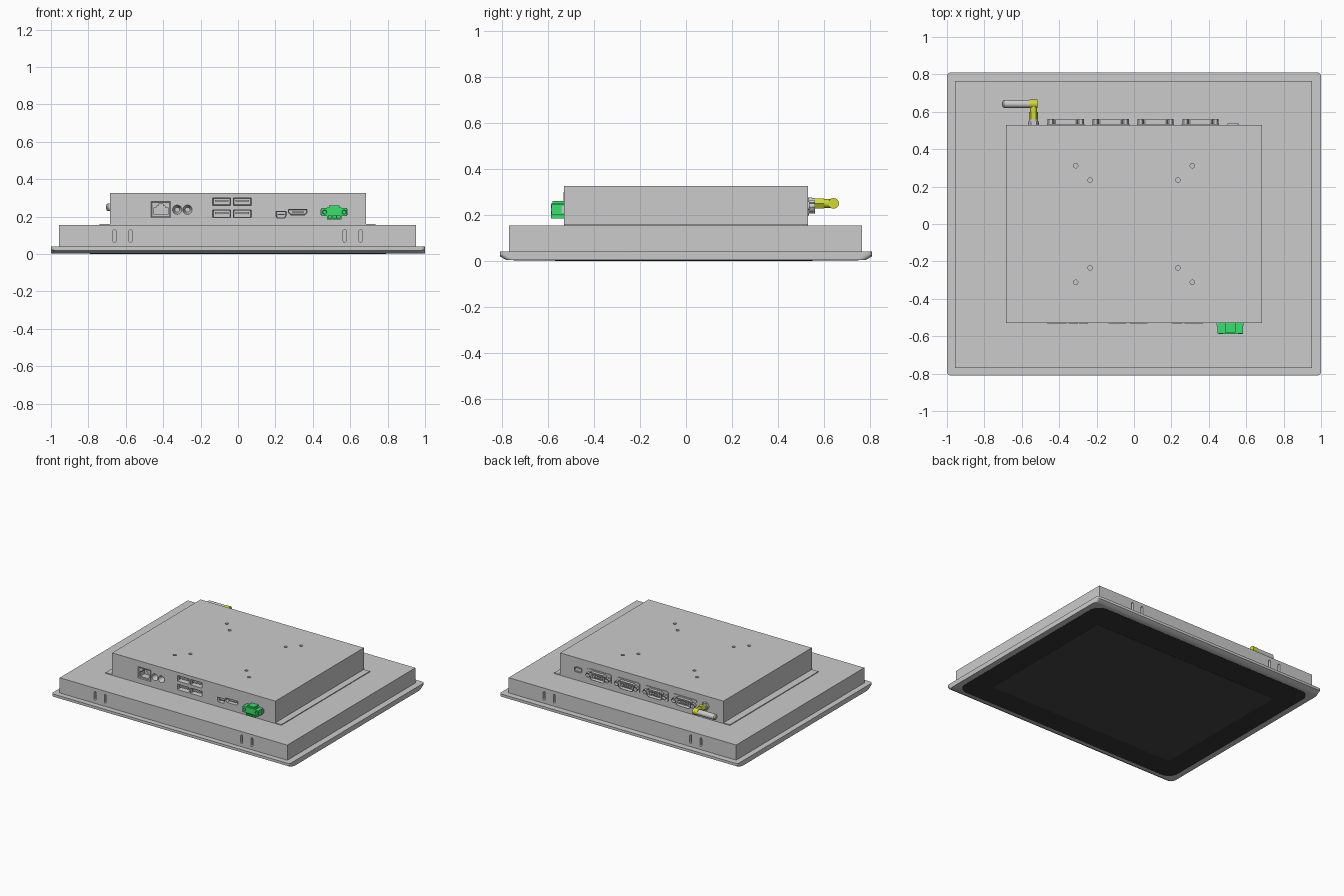
import bpy, bmesh
from math import pi, cos, sin, radians
from mathutils import Vector, Matrix

if "Cube" in bpy.data.objects:
    bpy.data.objects.remove(bpy.data.objects["Cube"])


def material(name, r, g, b):
    m = bpy.data.materials.new(name)
    m.diffuse_color = (r, g, b, 1)
    m.use_nodes = True
    m.node_tree.nodes["Principled BSDF"].inputs["Base Color"].default_value = m.diffuse_color
    return m


GREEN = material("green_plastic", 0.04, 0.75, 0.15)
YELLOW = material("brass_yellow", 0.62, 0.7, 0.03)
GLASS = material("dark_glass", 0.035, 0.035, 0.035)
SCREEN = material("screen_grey", 0.06, 0.06, 0.06)


def finish(name, bm, mat=None):
    bmesh.ops.recalc_face_normals(bm, faces=bm.faces)
    me = bpy.data.meshes.new(name)
    bm.to_mesh(me)
    bm.free()
    ob = bpy.data.objects.new(name, me)
    bpy.context.collection.objects.link(ob)
    if mat:
        me.materials.append(mat)
    return ob


def prism(name, pts, a, b, axis='y', mat=None, wall=0, sink=0):
    """Extrude a 2D outline from a to b; wall/sink hollow out the b end."""
    to3d = {'x': lambda u, v, w: (w, u, v), 'y': lambda u, v, w: (u, w, v),
            'z': lambda u, v, w: (u, v, w)}[axis]
    bm = bmesh.new()
    start = [bm.verts.new(to3d(u, v, a)) for u, v in pts]
    end = [bm.verts.new(to3d(u, v, b)) for u, v in pts]
    n = len(pts)
    bm.faces.new(start)
    cap = bm.faces.new(end)
    for i in range(n):
        bm.faces.new((start[i], start[(i + 1) % n], end[(i + 1) % n], end[i]))
    bmesh.ops.recalc_face_normals(bm, faces=bm.faces)
    if wall:
        bmesh.ops.inset_region(bm, faces=[cap], thickness=wall)
        push = Vector(to3d(0, 0, 1 if a > b else -1)) * sink
        bmesh.ops.translate(bm, verts=cap.verts, vec=push)
    return finish(name, bm, mat)


def rect(u0, u1, v0, v1):
    return [(u0, v0), (u1, v0), (u1, v1), (u0, v1)]


def ring(u, v, r, n=24):
    return [(u + r * cos(2 * pi * i / n), v + r * sin(2 * pi * i / n)) for i in range(n)]


def rounded(w, h, r, cu=0, cv=0, n=6):
    pts = []
    for k, (sx, sy) in enumerate(((1, 1), (-1, 1), (-1, -1), (1, -1))):
        for i in range(n + 1):
            t = (k + i / n) * pi / 2
            pts.append((cu + sx * (w - r) + r * cos(t), cv + sy * (h - r) + r * sin(t)))
    return pts


def cut(ob, cutters):
    """Subtract the cutters (joined into one mesh) from ob."""
    bm = bmesh.new()
    for c in cutters:
        bm.from_mesh(c.data)
        bpy.data.objects.remove(c)
    cutter = finish("cutter", bm)
    cutter.hide_render = True
    mod = ob.modifiers.new("cut", 'BOOLEAN')
    mod.operation, mod.solver, mod.object = 'DIFFERENCE', 'EXACT', cutter
    bpy.context.view_layer.update()
    me = bpy.data.meshes.new_from_object(ob.evaluated_get(bpy.context.evaluated_depsgraph_get()))
    ob.modifiers.clear()
    ob.data = me
    bpy.data.objects.remove(cutter)


# Bezel: sloped along the long edges, small rounded corners
bezel = prism("bezel", [(-.78, .003), (.78, .003), (.81, .02), (.81, .04), (-.81, .04), (-.81, .02)],
              -1, 1, 'x')
bm = bmesh.new()
bm.from_mesh(bezel.data)
corners = [e for e in bm.edges if abs(e.verts[0].co.x - e.verts[1].co.x) < .01
           and .01 < abs(e.verts[0].co.z - e.verts[1].co.z)]
bmesh.ops.bevel(bm, geom=corners, offset=.02, segments=4, profile=.5, affect='EDGES')
bm.to_mesh(bezel.data)
bm.free()

# Front glass and display area on the underside
prism("front_glass", rounded(.955, .75, .08), .01, .0015, 'z', GLASS)
prism("display_area", rect(-.79, .79, -.57, .55), .01, 0, 'z', SCREEN)

# Panel body with clamp slots front and back
body = prism("panel_body", rect(-.957, .953, -.77, .765), .04, .155, 'z')
slots = []
for x in (-.66, -.575, .57, .655):
    for y in (-.77, .765):
        slots.append(prism("slot", rounded(.008, .033, .0075, x, .097), y - .02, y + .02))
cut(body, slots)
prism("mounting_lip", rect(-.74, .735, -.53, .53), .15, .161, 'z')

# Rear housing; cutters are collected as the ports are added
housing = prism("rear_housing", rect(-.685, .685, -.53, .53), .158, .325, 'z')
holes = []
FRONT = -.53


def socket(name, pts, wall=.005, sink=.06):
    holes.append(prism("hole", pts, FRONT - .02, FRONT + .07))
    return prism(name, pts, FRONT + .07, FRONT - .003, wall=wall, sink=sink)


# Mounting screw holes
for d in (.312, .235):
    for sx in (-1, 1):
        for sy in (-1, 1):
            holes.append(prism("hole", ring(sx * d, sy * d, .012, 16), .30, .34, 'z'))

# Network socket with stepped opening
net = socket("network_socket", rect(-.465, -.36, .195, .28), .008, .004)
step = [(-.45, .21), (-.375, .21), (-.375, .248), (-.39, .248), (-.39, .258), (-.4, .258), (-.4, .268),
        (-.425, .268), (-.425, .258), (-.435, .258), (-.435, .248), (-.45, .248)]
cut(net, [prism("opening", step, FRONT - .02, FRONT + .05)])

# Audio jacks
for i, x in enumerate((-.325, -.27)):
    socket(f"audio_jack_{i}", ring(x, .237, .025), .012, .05)

# Four stacked serial bus sockets with tongues
for i, x in enumerate((-.087, .023)):
    for j, z in enumerate((.215, .28)):
        socket(f"usb_socket_{i}{j}", rect(x - .048, x + .048, z - .02, z + .02))
        prism(f"usb_tongue_{i}{j}", rect(x - .036, x + .036, z, z + .01), FRONT + .06, FRONT + .003)

# Small port and video port
for name, x, z, w, h in (("mini_port", .23, .21, .028, .017), ("video_port", .32, .224, .05, .015)):
    socket(name, [(x - w * .75, z - h), (x + w * .75, z - h), (x + w, z - h * .2), (x + w, z + h),
                  (x - w, z + h), (x - w, z - h * .2)], .004)
    prism(name + "_tongue", rect(x - w * .65, x + w * .65, z - .002, z + .004), FRONT + .06, FRONT + .003)

cut(housing, holes)

# Green power terminal: body, key, ears with screws, wire entries
term = prism("terminal_body", rect(.477, .553, .185, .25), FRONT + .01, -.588, mat=GREEN)
cut(term, [prism("entry", rect(x - .008, x + .008, .19, .206), -.6, -.56) for x in (.492, .515, .538)])
prism("terminal_key", rect(.487, .543, .249, .26), FRONT + .01, -.58, mat=GREEN)
for s, side in ((-1, "left"), (1, "right")):
    x = .515 + s * .052
    prism(f"terminal_ear_{side}", rect(x - .016, x + .016, .202, .245), FRONT + .01, -.585, mat=GREEN)
    prism(f"terminal_screw_{side}", ring(x, .224, .012, 16), -.58, -.588, mat=GREEN, wall=.003, sink=.004)
    prism(f"terminal_tab_{side}", rect(.515 + s * .066 - .007, .515 + s * .066 + .007, .208, .238),
          FRONT + .01, FRONT - .012)

# Four serial connectors on the back
for i, x in enumerate((-.365, -.125, .115, .355)):
    z = .235
    prism(f"serial_flange_{i}", rounded(.1, .038, .015, x, z), .525, .535)
    shell = [(x + u, z + v) for u, v in ((-.05, -.028), (.05, -.028), (.058, -.02), (.064, .02),
                                         (.056, .028), (-.056, .028), (-.064, .02), (-.058, -.02))]
    prism(f"serial_shell_{i}", shell, .53, .56, wall=.005, sink=.022)
    for k in range(9):
        u, v = ((k - 2) * .02, .01) if k < 5 else ((k - 6.5) * .02, -.01)
        prism(f"serial_pin_{i}{k}", ring(x + u, z + v, .005, 8), .535, .555)
    for s in (-1, 1):
        prism(f"serial_post_{i}{'lr'[s > 0]}", ring(x + s * .08, z, .017, 6), .53, .561, wall=.007, sink=.02)

# Power switch on the back
prism("power_switch", rounded(.03, .018, .012, .53, .24), .525, .538, wall=.005, sink=.004)

# Antenna: nut, threaded neck, elbow and rod
AX, AZ = -.537, .25
prism("antenna_nut", ring(AX, AZ, .03, 6), .525, .548)
prism("antenna_washer", ring(AX, AZ, .024), .548, .562)
prism("antenna_collar", ring(AX, AZ, .025, 6), .56, .6, mat=YELLOW)
prism("antenna_neck", ring(AX, AZ, .019), .6, .65, mat=YELLOW)
prism("antenna_elbow", ring(.642, AZ, .023), -.56, -.517, 'x', YELLOW)
bm = bmesh.new()
profile = [(-.55, 0), (-.55, .021), (-.695, .021), (-.702, .016), (-.705, .008), (-.705, 0)]
vs = [bm.verts.new((x, .642, AZ + r)) for x, r in profile]
edges = [bm.edges.new(p) for p in zip(vs, vs[1:])]
bmesh.ops.spin(bm, geom=vs + edges, cent=(0, .642, AZ), axis=(1, 0, 0), angle=2 * pi, steps=24)
bmesh.ops.remove_doubles(bm, verts=bm.verts, dist=.0001)
finish("antenna_rod", bm)

# Smooth the round parts, keep edges sharp
bpy.ops.object.select_all(action='SELECT')
bpy.context.view_layer.objects.active = housing
bpy.ops.object.shade_smooth_by_angle(angle=radians(30))
